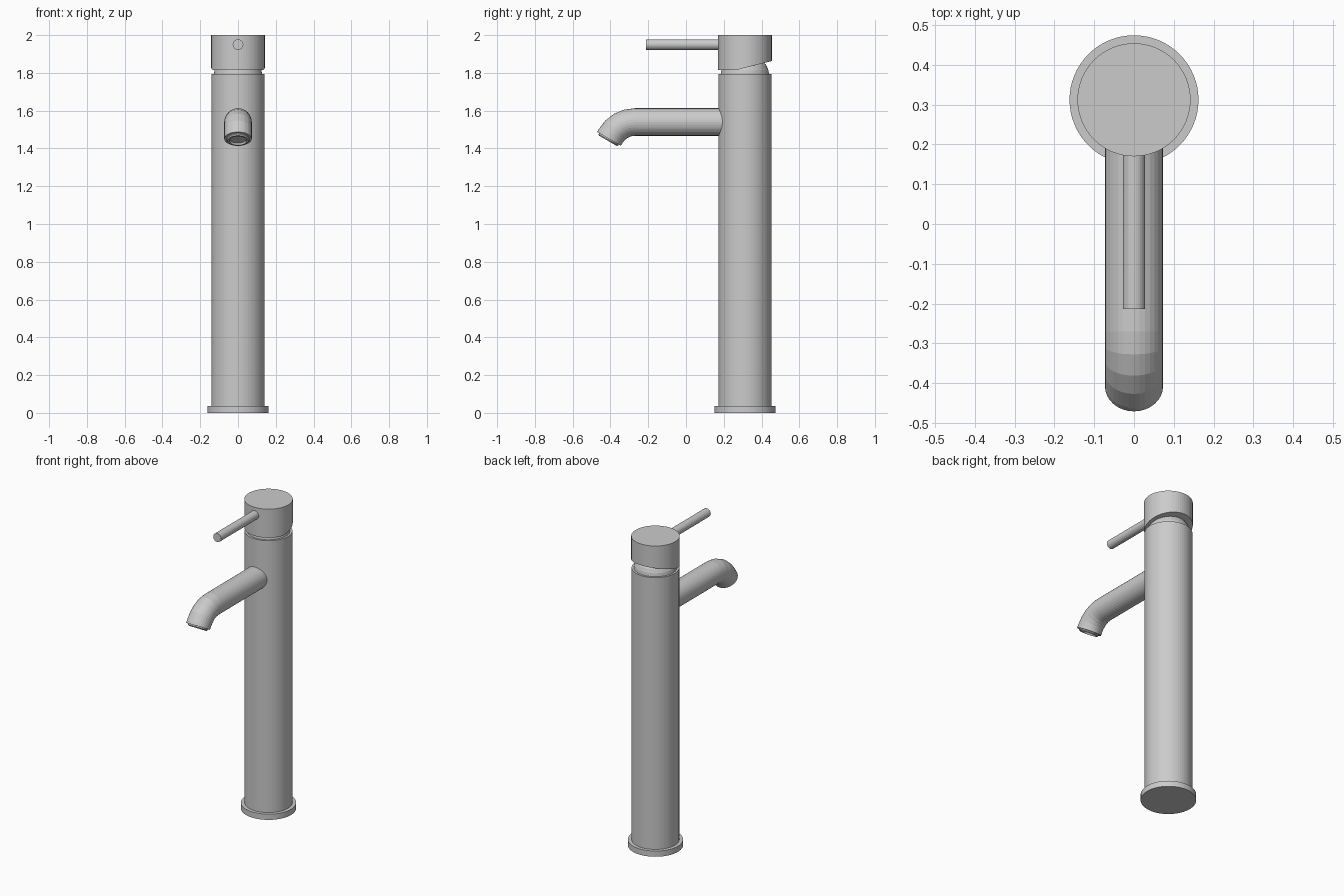
import bpy, bmesh
from math import sin, cos, pi, radians
from mathutils import Vector, Matrix

cube = bpy.data.objects.get("Cube")
if cube:
    bpy.data.objects.remove(cube)

AXIS_Y = 0.312   # centre line of the column

metal = bpy.data.materials.new("brushed_metal")
metal.use_nodes = True
metal.diffuse_color = (0.6, 0.6, 0.6, 1)
metal.node_tree.nodes["Principled BSDF"].inputs["Base Color"].default_value = (0.6, 0.6, 0.6, 1)


def finish(name, bm):
    bmesh.ops.recalc_face_normals(bm, faces=bm.faces)
    mesh = bpy.data.meshes.new(name)
    bm.to_mesh(mesh)
    bm.free()
    mesh.materials.append(metal)
    obj = bpy.data.objects.new(name, mesh)
    bpy.context.collection.objects.link(obj)
    return obj


def tube(rings, sides):
    """Skin a list of (centre, radius, tilt about x) rings and cap both ends."""
    bm = bmesh.new()
    loops = []
    for centre, radius, tilt in rings:
        turn = Matrix.Rotation(tilt, 3, 'X')
        loops.append([bm.verts.new(Vector(centre) + turn @ Vector(
            (radius * cos(2 * pi * i / sides), radius * sin(2 * pi * i / sides), 0)))
            for i in range(sides)])
    for a, b in zip(loops, loops[1:]):
        for i in range(sides):
            j = (i + 1) % sides
            bm.faces.new((a[i], a[j], b[j], b[i]))
    bm.faces.new(loops[0])
    bm.faces.new(loops[-1])
    return bm


def lathe(profile, sides=64):
    return tube([((0, AXIS_Y, z), r, 0) for r, z in profile], sides)


# Column: base flange, body and domed cartridge neck
finish("base_flange", lathe([(0.162, 0), (0.162, 0.037)]))
finish("body", lathe([(0.14, 0.03), (0.14, 1.795)]))
finish("neck", lathe([(0.128, 1.79), (0.124, 1.815), (0.115, 1.837),
                      (0.1, 1.857), (0.075, 1.875), (0.04, 1.885)]))

# Handle cap, with its underside sliced upward toward the back
cap = lathe([(0.142, 1.815), (0.142, 2.0)])
cut = bmesh.ops.bisect_plane(
    cap, geom=cap.verts[:] + cap.edges[:] + cap.faces[:],
    plane_co=(0, 0.265, 1.815), plane_no=(0, 0.047, -0.187), clear_outer=True)
bmesh.ops.holes_fill(cap, edges=[e for e in cap.edges if e.is_boundary])
finish("handle_cap", cap)

# Lever pin
finish("lever", tube([((0, y, 1.95), 0.028, pi / 2) for y in (0.22, -0.213)], 32))

# Spout: straight pipe, bend in four steps, short tail
BEND, START, SPOUT_Z, SPOUT_R = 0.149, -0.27, 1.54, 0.073
rings = [((0, 0.25, SPOUT_Z), SPOUT_R, pi / 2)]
for step in range(5):
    a = radians(15 * step)
    rings.append(((0, START - BEND * sin(a), SPOUT_Z - BEND * (1 - cos(a))),
                  SPOUT_R, pi / 2 + a))
flow = Vector((0, -cos(a), -sin(a)))
tip = Vector(rings[-1][0]) + flow * 0.017
rings.append((tip, SPOUT_R, pi / 2 + a))
finish("spout", tube(rings, 32))

# Aerator: raised ring with a recessed outlet
aerator = [(0.06, -0.005), (0.06, 0.006), (0.055, 0.012), (0.046, 0.012), (0.042, 0.002)]
finish("aerator", tube([(tip + flow * d, r, pi / 2 + a) for r, d in aerator], 32))
